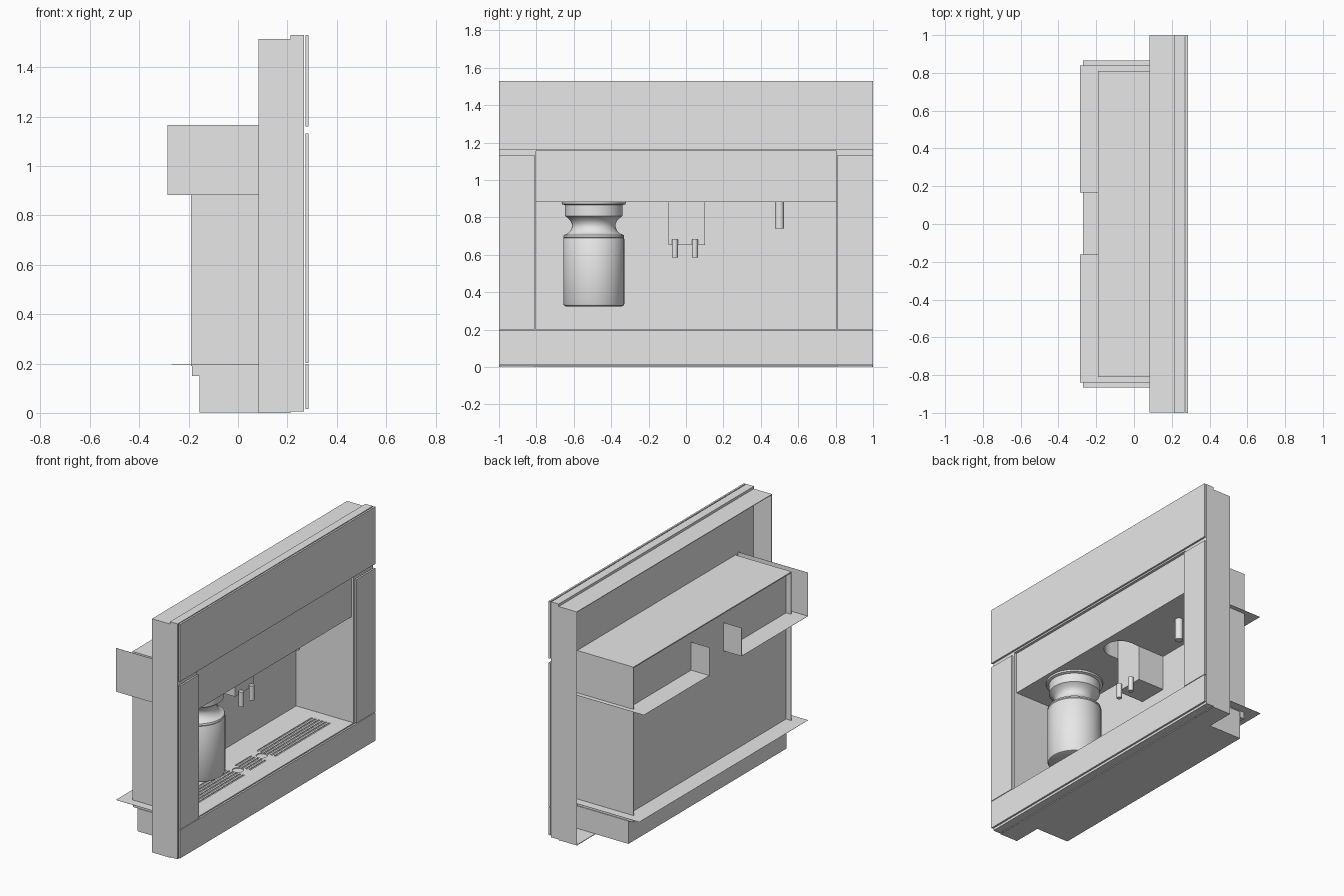
import bpy, bmesh, math
from mathutils import Matrix, Vector

if "Cube" in bpy.data.objects:
    bpy.data.objects.remove(bpy.data.objects["Cube"])

grey = bpy.data.materials.new("light_grey")
grey.diffuse_color = (0.8, 0.8, 0.8, 1)
grey.use_nodes = True
grey.node_tree.nodes["Principled BSDF"].inputs["Base Color"].default_value = grey.diffuse_color


def finish(name, bm, smooth=False):
    bmesh.ops.recalc_face_normals(bm, faces=bm.faces)
    me = bpy.data.meshes.new(name)
    bm.to_mesh(me)
    bm.free()
    me.materials.append(grey)
    ob = bpy.data.objects.new(name, me)
    bpy.context.collection.objects.link(ob)
    if smooth:
        bpy.ops.object.select_all(action='DESELECT')
        ob.select_set(True)
        bpy.context.view_layer.objects.active = ob
        bpy.ops.object.shade_smooth_by_angle(angle=math.radians(35))
    return ob


def add_box(bm, x0, x1, y0, y1, z0, z1):
    m = Matrix.Translation(((x0 + x1) / 2, (y0 + y1) / 2, (z0 + z1) / 2))
    m = m @ Matrix.Diagonal((x1 - x0, y1 - y0, z1 - z0, 1))
    bmesh.ops.create_cube(bm, size=1, matrix=m)


def add_cylinder(bm, x, y, z0, z1, r):
    bmesh.ops.create_cone(bm, cap_ends=True, segments=24, radius1=r, radius2=r,
                          depth=z1 - z0, matrix=Matrix.Translation((x, y, (z0 + z1) / 2)))


def boxes(name, *dims):
    bm = bmesh.new()
    for d in dims:
        add_box(bm, *d)
    return finish(name, bm)


def ring(name, x0, x1, w, z0, z1, iw, iz0, iz1):
    # rectangular frame facing x: outer half width w, inner half width iw
    return boxes(name, (x0, x1, -w, w, z0, iz0), (x0, x1, -w, w, iz1, z1),
                 (x0, x1, -w, -iw, iz0, iz1), (x0, x1, iw, w, iz0, iz1))


def cut(target, bm):
    cutter = finish("cutter", bm)
    cutter.hide_render = True
    mod = target.modifiers.new("cut", 'BOOLEAN')
    mod.operation = 'DIFFERENCE'
    mod.solver = 'EXACT'
    mod.object = cutter
    bpy.ops.object.select_all(action='DESELECT')
    target.select_set(True)
    bpy.context.view_layer.objects.active = target
    bpy.ops.object.modifier_apply(modifier=mod.name)
    bpy.data.objects.remove(cutter)


# Front frame: hollow rim behind, solid plate with the alcove opening
ring("rear_rim", 0.083, 0.213, 0.999, 0.0, 1.514, 0.995, 0.004, 1.51)
ring("front_plate", 0.213, 0.267, 1.0, 0.005, 1.53, 0.803, 0.2, 1.155)

# Front cover panels, standing just clear of the plate
boxes("top_panel", (0.273, 0.285, -1, 1, 1.16, 1.53))
boxes("bottom_panel", (0.273, 0.285, -1, 1, 0.015, 0.198))
boxes("side_panels", *[(0.273, 0.285, a, b, 0.202, 1.132)
                       for a, b in ((-1, -0.808), (0.808, 1))])

# Housing round the alcove: recessed back, thin walls that form a rim behind it
boxes("housing_back", (-0.155, -0.145, -0.806, 0.806, 0.192, 1.152))
boxes("housing_walls", (-0.19, 0.213, -0.81, -0.803, 0.19, 1.157),
      (-0.19, 0.213, 0.803, 0.81, 0.19, 1.157),
      (-0.19, 0.213, -0.803, 0.803, 1.15, 1.157))
block = boxes("upper_block", (-0.15, 0.25, -0.803, 0.803, 0.882, 1.155))
boxes("lower_box", (-0.155, 0.213, -0.81, 0.81, 0.002, 0.15))
boxes("rear_feet", *[(-0.187, -0.155, s * 0.79 - 0.02, s * 0.79 + 0.02, 0.15, 0.194)
                     for s in (-1, 1)])

# Thin mounting flanges at the back
boxes("lower_flange", (-0.27, -0.15, -0.865, 0.865, 0.194, 0.195),
      (-0.15, 0.213, -0.865, -0.81, 0.194, 0.195), (-0.15, 0.213, 0.81, 0.865, 0.194, 0.195))
boxes("upper_flanges", (-0.286, -0.155, 0.168, 0.84, 0.882, 0.883),
      (-0.286, -0.155, -0.84, -0.162, 0.882, 0.883),
      (-0.155, 0.213, 0.81, 0.84, 0.882, 0.883), (-0.155, 0.213, -0.84, -0.81, 0.882, 0.883))
boxes("flange_tabs", (-0.286, -0.155, 0.168, 0.169, 0.882, 1.065),
      (-0.286, -0.155, -0.163, -0.162, 0.882, 1.065))
boxes("side_flange", (-0.286, 0.213, -0.84, -0.839, 0.882, 1.165))

# Drip tray with shallow slotted grilles and two round recesses
tray = boxes("drip_tray", (-0.155, 0.213, -0.806, 0.806, 0.15, 0.2))
bm = bmesh.new()
for y0, y1, n in ((-0.72, -0.16, 6), (-0.08, 0.08, 5), (0.16, 0.72, 6)):
    for i in range(n):
        x = 0.09 + (i - (n - 1) / 2) * 0.025
        add_box(bm, x - 0.006, x + 0.006, y0, y1, 0.195, 0.22)
for y in (-0.122, 0.122):
    add_cylinder(bm, 0.085, y, 0.195, 0.22, 0.033)
cut(tray, bm)

# Round-ended recess in the block above the spout
bm = bmesh.new()
outline = [(-0.05, 0.0985), (-0.05, -0.0985)]
outline += [(0.11 + 0.0985 * math.cos(a), 0.0985 * math.sin(a))
            for a in (math.pi * (i / 24 - 0.5) for i in range(25))]
face = bm.faces.new([bm.verts.new((x, y + 0.003, 0.8)) for x, y in outline])
up = bmesh.ops.extrude_face_region(bm, geom=[face])
bmesh.ops.translate(bm, vec=(0, 0, 0.25),
                    verts=[v for v in up["geom"] if isinstance(v, bmesh.types.BMVert)])
cut(block, bm)

# Coffee spout block reaching up into the recess
boxes("coffee_spout", (-0.148, 0.046, -0.0945, 0.1005, 0.653, 1.06))

# Milk jar, turned from a profile of (radius, height)
profile = [(0, 0.324), (0.148, 0.324), (0.158, 0.328), (0.163, 0.338), (0.163, 0.685),
           (0.16, 0.69), (0.163, 0.695), (0.16, 0.706), (0.14, 0.714), (0.124, 0.73),
           (0.116, 0.75), (0.117, 0.767), (0.126, 0.785), (0.143, 0.8), (0.154, 0.808),
           (0.154, 0.866), (0.17, 0.871), (0.172, 0.883), (0, 0.883)]
bm = bmesh.new()
centre = Vector((0.055, -0.493, 0))
verts = [bm.verts.new(centre + Vector((r, 0, z))) for r, z in profile]
edges = [bm.edges.new(p) for p in zip(verts, verts[1:])]
bmesh.ops.spin(bm, geom=verts + edges, cent=centre, axis=(0, 0, 1),
               angle=math.tau, steps=48, use_merge=True)
bmesh.ops.remove_doubles(bm, verts=bm.verts, dist=0.0001)
finish("milk_jar", bm, True)

# Nozzles and hot water pipe
bm = bmesh.new()
for y in (-0.06, 0.047):
    add_cylinder(bm, 0.065, y, 0.586, 0.681, 0.016)
finish("coffee_nozzles", bm, True)
bm = bmesh.new()
add_cylinder(bm, 0.065, 0.5, 0.74, 0.884, 0.024)
finish("water_pipe", bm, True)
